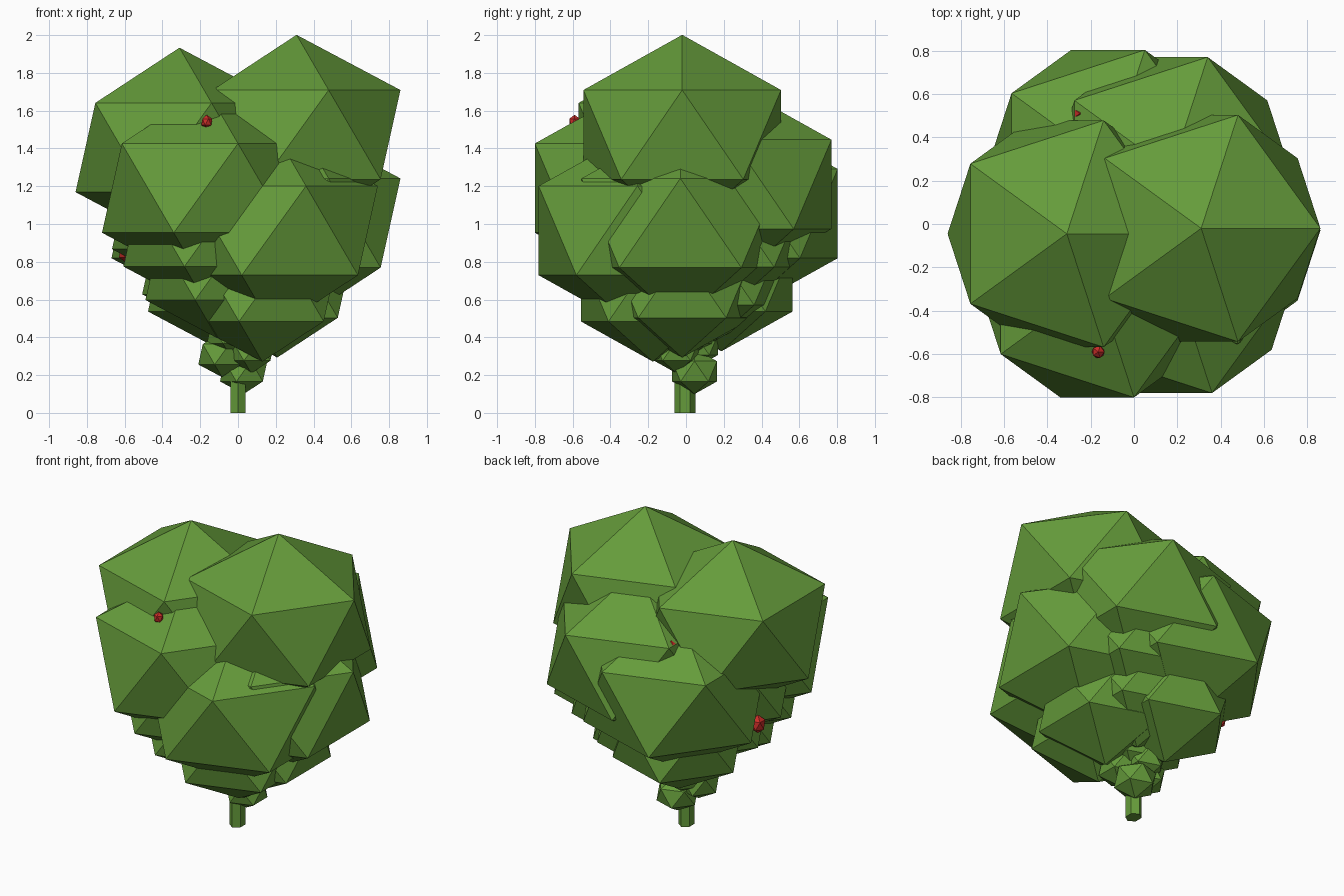
import bpy

if "Cube" in bpy.data.objects:
    bpy.data.objects.remove(bpy.data.objects["Cube"])


def material(name, rgb):
    m = bpy.data.materials.new(name)
    m.diffuse_color = (*rgb, 1)
    m.use_nodes = True
    m.node_tree.nodes["Principled BSDF"].inputs["Base Color"].default_value = m.diffuse_color
    return m


GREEN = material("leaf green", (0.13, 0.33, 0.043))
RED = material("berry red", (0.58, 0.026, 0.021))


def blob(name, loc, r, squash, mat):
    """Flat-faced twenty-sided blob."""
    bpy.ops.mesh.primitive_ico_sphere_add(subdivisions=1, radius=1, location=loc)
    ob = bpy.context.object
    ob.name = name
    ob.scale = (r, r, r * squash)
    ob.data.materials.append(mat)
    return ob


# Stem
bpy.ops.mesh.primitive_cylinder_add(vertices=6, radius=0.055, depth=0.4, location=(0, -0.005, 0.2))
stem = bpy.context.object
stem.name = "stem"
stem.scale = (0.85, 1, 1)
stem.data.materials.append(GREEN)

# Branches: outer leaf clump centre, then fractions along the branch of the inner clumps
TIP = 0.615
SQUASH = 0.859
branches = [
    ((0.31, -0.02, 1.473), (0.8, 0.6)),
    ((-0.31, -0.045, 1.405), (0.75, 0.55)),
    ((-0.17, -0.277, 1.19), (0.82, 0.64)),
    ((0.19, -0.257, 0.965), (0.68,)),
    ((0.31, -0.03, 1.005), (0.67,)),
    ((0.17, 0.247, 1.21), (0.8, 0.6)),
    ((-0.12, 0.28, 1.055), (0.67,)),
]
for i, (tip, inner) in enumerate(branches):
    for t in (1.0,) + inner:
        loc = [c * t for c in tip]
        blob(f"leaf_clump_{i}", loc, TIP * t ** 0.82, SQUASH, GREEN)

# Small clumps around the top of the stem
for loc in [(0.03, 0.045, 0.22), (-0.085, -0.01, 0.31), (0.07, -0.05, 0.33),
            (-0.03, 0.05, 0.36), (0.04, 0.03, 0.42), (-0.04, -0.06, 0.42)]:
    blob("small_clump", loc, 0.14, SQUASH, GREEN)

# Berries
for loc, r in [((-0.165, -0.59, 1.54), 0.032), ((-0.25, 0.51, 1.43), 0.032),
               ((-0.585, 0.09, 0.85), 0.05)]:
    blob("berry", loc, r, 1.2, RED)
